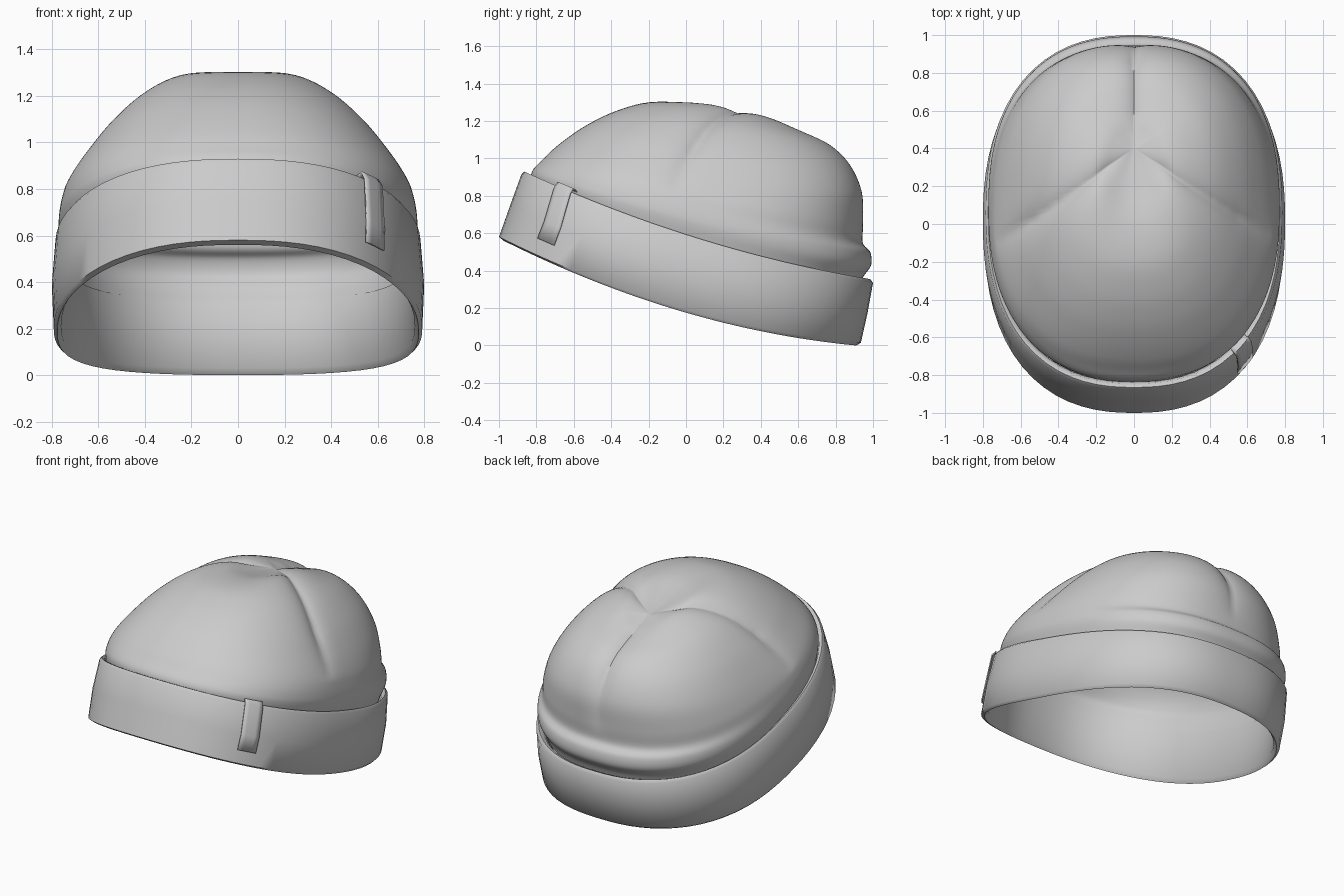
import bpy, bmesh, math
from mathutils import Vector

if "Cube" in bpy.data.objects:
    bpy.data.objects.remove(bpy.data.objects["Cube"])

# Each ring row: front y, back y, half width, z at front, side, back
CUFF = [(-.835, .935, .745, .88, .53, .32), (-.95, .89, .76, .585, .21, .03),
        (-.975, .91, .777, .56, .185, .0), (-1.0, .935, .792, .58, .20, .015),
        (-.94, .97, .80, .75, .38, .17), (-.88, 1.0, .785, .915, .56, .335),
        (-.865, .985, .772, .93, .575, .355), (-.845, .96, .755, .92, .565, .345)]
DOME = [(-.835, .93, .74, .86, .51, .32), (-.83, .95, .753, .90, .56, .37),
        (-.825, .99, .768, .925, .62, .43), (-.81, .985, .77, .95, .67, .50),
        (-.775, .945, .757, .985, .74, .55), (-.715, .95, .732, 1.045, .81, .66),
        (-.62, .948, .67, 1.12, .915, .82), (-.51, .89, .575, 1.19, 1.045, .965),
        (-.37, .79, .45, 1.255, 1.165, 1.07), (-.20, .67, .32, 1.30, 1.24, 1.13),
        (0, .56, .20, 1.295, 1.27, 1.17), (.20, .48, .10, 1.245, 1.24, 1.185),
        (.39, .41, .01, 1.2, 1.2, 1.195)]


def ring_point(row, t, n=2.38):
    yf, yb, a, zf, zs, zb = row
    c, s = math.cos(t), math.sin(t)
    r = (abs(c) ** n + abs(s) ** n) ** (-1 / n)
    u = s * r
    z = zs + (zb - zf) / 2 * u + ((zb + zf) / 2 - zs) * u * u
    return Vector((a * c * r, (yf + yb) / 2 + (yb - yf) / 2 * u, z))


def smooth_rows(rows, steps):
    """Catmull-Rom rows between the key rings."""
    out, last = [], len(rows) - 1
    for i in range(last):
        quad = [rows[max(0, min(last, i + k))] for k in (-1, 0, 1, 2)]
        for j in range(steps):
            f = j / steps
            out.append(tuple(.5 * (2 * b + (c - a) * f + (2 * a - 5 * b + 4 * c - d) * f * f
                                   + (3 * b - a - 3 * c + d) * f ** 3)
                             for a, b, c, d in zip(*quad)))
    return out + [rows[-1]]


def loft(rows, angles, wrap_u, wrap_v=False, cap=False):
    bm = bmesh.new()
    grid = [[bm.verts.new(ring_point(r, t)) for t in angles] for r in rows]
    nr, na = len(rows), len(angles)
    for i in range(nr if wrap_v else nr - 1):
        for j in range(na if wrap_u else na - 1):
            k, m = (i + 1) % nr, (j + 1) % na
            bm.faces.new((grid[i][j], grid[i][m], grid[k][m], grid[k][j]))
    if cap:
        bm.faces.new(grid[-1])
    bm.normal_update()
    return bm, grid


def finish(bm, name, angle):
    mesh = bpy.data.meshes.new(name)
    bm.to_mesh(mesh)
    bm.free()
    obj = bpy.data.objects.new(name, mesh)
    bpy.context.collection.objects.link(obj)
    bpy.ops.object.select_all(action='DESELECT')
    obj.select_set(True)
    bpy.context.view_layer.objects.active = obj
    bpy.ops.object.shade_smooth_by_angle(angle=math.radians(angle))
    return obj


# Folded cuff, a closed band section
full = [2 * math.pi * i / 72 for i in range(72)]
bm, _ = loft(CUFF, full, True, wrap_v=True)
bmesh.ops.recalc_face_normals(bm, faces=bm.faces)
finish(bm, "cuff", 60)

# Knitted crown, pinched along three seams that meet behind the top
STEPS = 5
fine = [2 * math.pi * i / 180 for i in range(180)]
bm, grid = loft(smooth_rows(DOME, STEPS), fine, True, cap=True)
seams = [Vector((math.cos(a), math.sin(a))) for a in map(math.radians, (90, 214, 328))]
moves = []
for i, ring in enumerate(grid):
    fade = max(0, min(1, (i / STEPS - 4.5) / 2.5))
    for v in ring:
        p = Vector((v.co.x, v.co.y - .4))
        depth = 0
        for d in seams:
            along, across = p.dot(d), abs(p.cross(d))
            if along > 0:
                depth = max(depth, .04 * math.exp(-across / .06) * min(1, along / .2))
        moves.append((v, v.normal * (-depth * fade)))
for v, off in moves:
    v.co += off
finish(bm, "crown", 60)


# Small label strap folded over the cuff's top edge
def grow(row, d, lift=0):
    return (row[0] - d, row[1] + d, row[2] + d) + tuple(z + lift for z in row[3:])


low = tuple(a + (b - a) * .24 for a, b in zip(CUFF[3], CUFF[5]))
strap = [grow(low, .013), grow(CUFF[4], .006), grow(CUFF[5], .01, .012),
         grow(CUFF[6], .003, .022), grow(CUFF[7], -.01, .015), grow(CUFF[0], -.004)]
bm, _ = loft(strap, [math.radians(-49.5 + 1.75 * i) for i in range(5)], False)
obj = finish(bm, "label_strap", 40)
mod = obj.modifiers.new("thickness", 'SOLIDIFY')
mod.thickness = .008
mod.offset = 0
